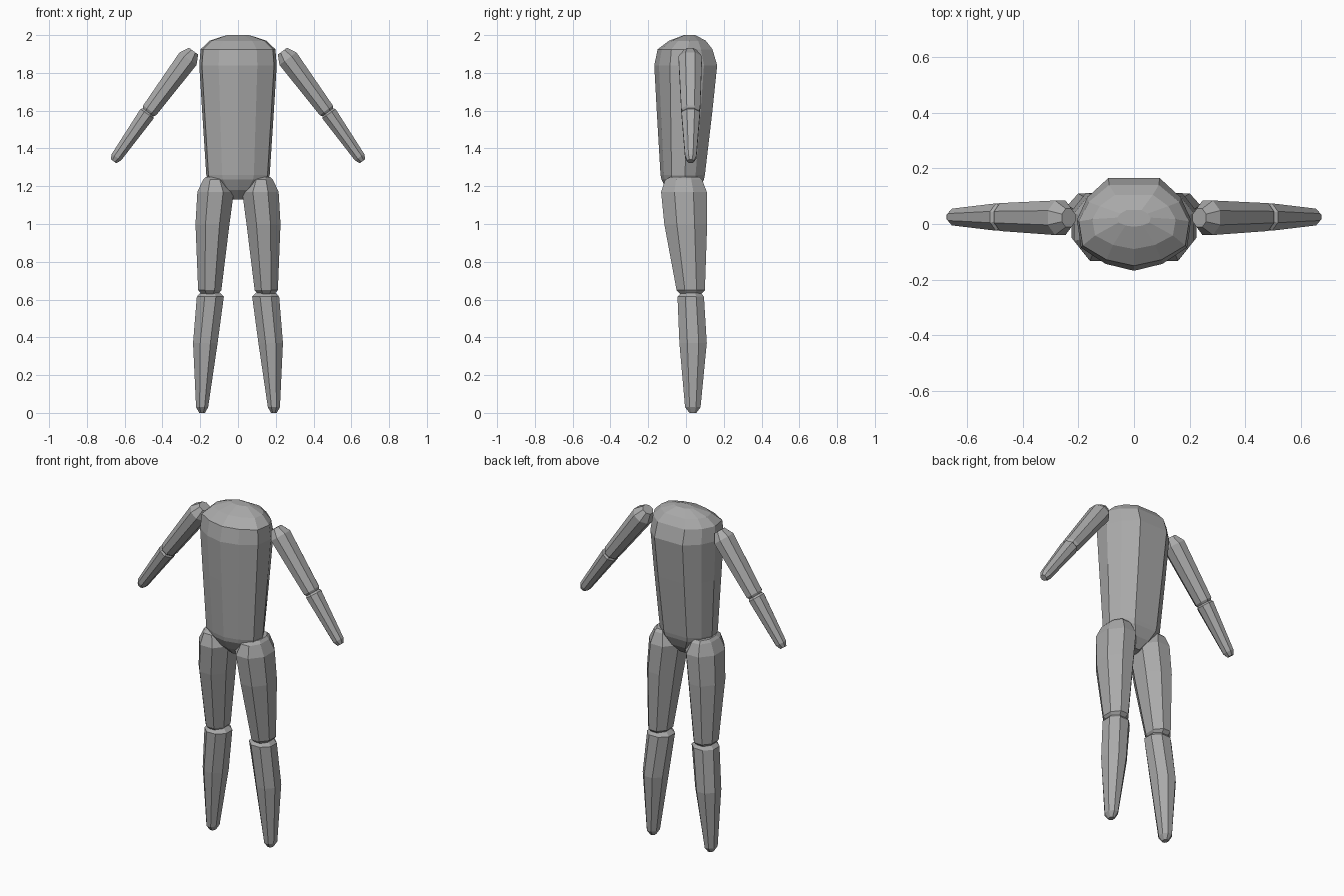
import bpy, bmesh, math
from mathutils import Vector

if "Cube" in bpy.data.objects:
    bpy.data.objects.remove(bpy.data.objects["Cube"])

grey = bpy.data.materials.new("plain grey")
grey.diffuse_color = (0.4, 0.4, 0.4, 1)
grey.use_nodes = True
grey.node_tree.nodes["Principled BSDF"].inputs["Base Color"].default_value = grey.diffuse_color

# Unit cross-sections: an octagon with flats outward, and the torso outline
k = math.cos(math.pi / 8)
OCT = [(math.cos(math.pi * (2 * i + 1) / 8) / k, math.sin(math.pi * (2 * i + 1) / 8) / k)
       for i in range(8)]
half = [(0.5, -0.85), (0.93, -0.5), (1.0, 0.1), (0.82, 0.58), (0.45, 1.0)]
TORSO = [(0, -1)] + half + [(-x, y) for x, y in reversed(half)]


def loft(name, rings, section, side=1):
    """Rings are (centre, width vector, depth half-size); ends are capped."""
    bm = bmesh.new()
    loops = []
    for c, u, d in rings:
        loop = []
        for a, b in section:
            p = Vector(c) + Vector(u) * a + Vector((0, d * b, 0))
            p.x *= side
            loop.append(bm.verts.new(p))
        loops.append(loop)
    n = len(section)
    for lo, hi in zip(loops, loops[1:]):
        for i in range(n):
            j = (i + 1) % n
            bm.faces.new((lo[i], lo[j], hi[j], hi[i]))
    bm.faces.new(loops[0])
    bm.faces.new(loops[-1])
    bmesh.ops.recalc_face_normals(bm, faces=bm.faces)
    me = bpy.data.meshes.new(name)
    bm.to_mesh(me)
    bm.free()
    me.materials.append(grey)
    ob = bpy.data.objects.new(name, me)
    bpy.context.collection.objects.link(ob)
    return ob


def level(z, x0, x1, y0, y1):
    """Horizontal ring from its extents."""
    return ((x0 + x1) / 2, (y0 + y1) / 2, z), ((x1 - x0) / 2, 0, 0), (y1 - y0) / 2


def arm_rings(start, end, stations):
    """Rings square to an arm axis; stations are (distance fraction, width, depth)."""
    a, b = Vector(start), Vector(end)
    d = (b - a).normalized()
    across = Vector((-d.z, 0, d.x)).normalized()
    return [(a.lerp(b, t), across * w, h) for t, w, h in stations]


# Torso with rounded shoulders and tapered hips
loft("torso", [level(z, -w, w, y0, y1) for z, w, y0, y1 in (
    (1.13, 0.03, -0.05, 0.03), (1.18, 0.10, -0.10, 0.07), (1.235, 0.16, -0.13, 0.095),
    (1.26, 0.168, -0.135, 0.10), (1.60, 0.19, -0.155, 0.14), (1.84, 0.205, -0.168, 0.165),
    (1.925, 0.198, -0.15, 0.14), (1.97, 0.15, -0.09, 0.105), (2.0, 0.06, -0.01, 0.05))], TORSO)

for side, label in ((1, "right"), (-1, "left")):
    # Thigh, ending in a chamfered knee
    loft(label + "_thigh", [level(*r) for r in (
        (1.25, 0.08, 0.17, -0.08, 0.07), (1.235, 0.06, 0.185, -0.11, 0.085),
        (1.17, 0.022, 0.215, -0.132, 0.11),
        (1.0, 0.045, 0.225, -0.115, 0.112), (0.65, 0.088, 0.211, -0.05, 0.10),
        (0.63, 0.105, 0.195, -0.03, 0.08))], OCT, side)
    # Shin, tapering to a blunt foot end
    loft(label + "_shin", [level(*r) for r in (
        (0.64, 0.10, 0.195, -0.02, 0.075), (0.615, 0.075, 0.218, -0.045, 0.095),
        (0.37, 0.108, 0.238, -0.035, 0.11), (0.03, 0.158, 0.222, -0.005, 0.077),
        (0.0, 0.175, 0.205, 0.018, 0.055))], OCT, side)
    # Upper arm
    loft(label + "_upper_arm", arm_rings((0.235, 0.022, 1.915), (0.48, 0.025, 1.585), (
        (0.0, 0.03, 0.033), (0.12, 0.056, 0.062), (0.95, 0.043, 0.05), (1.0, 0.03, 0.036))),
        OCT, side)
    # Forearm, tapering to a blunt hand end
    loft(label + "_forearm", arm_rings((0.47, 0.025, 1.60), (0.659, 0.025, 1.332), (
        (0.0, 0.028, 0.034), (0.06, 0.043, 0.049), (0.92, 0.03, 0.03), (1.0, 0.018, 0.017))),
        OCT, side)
